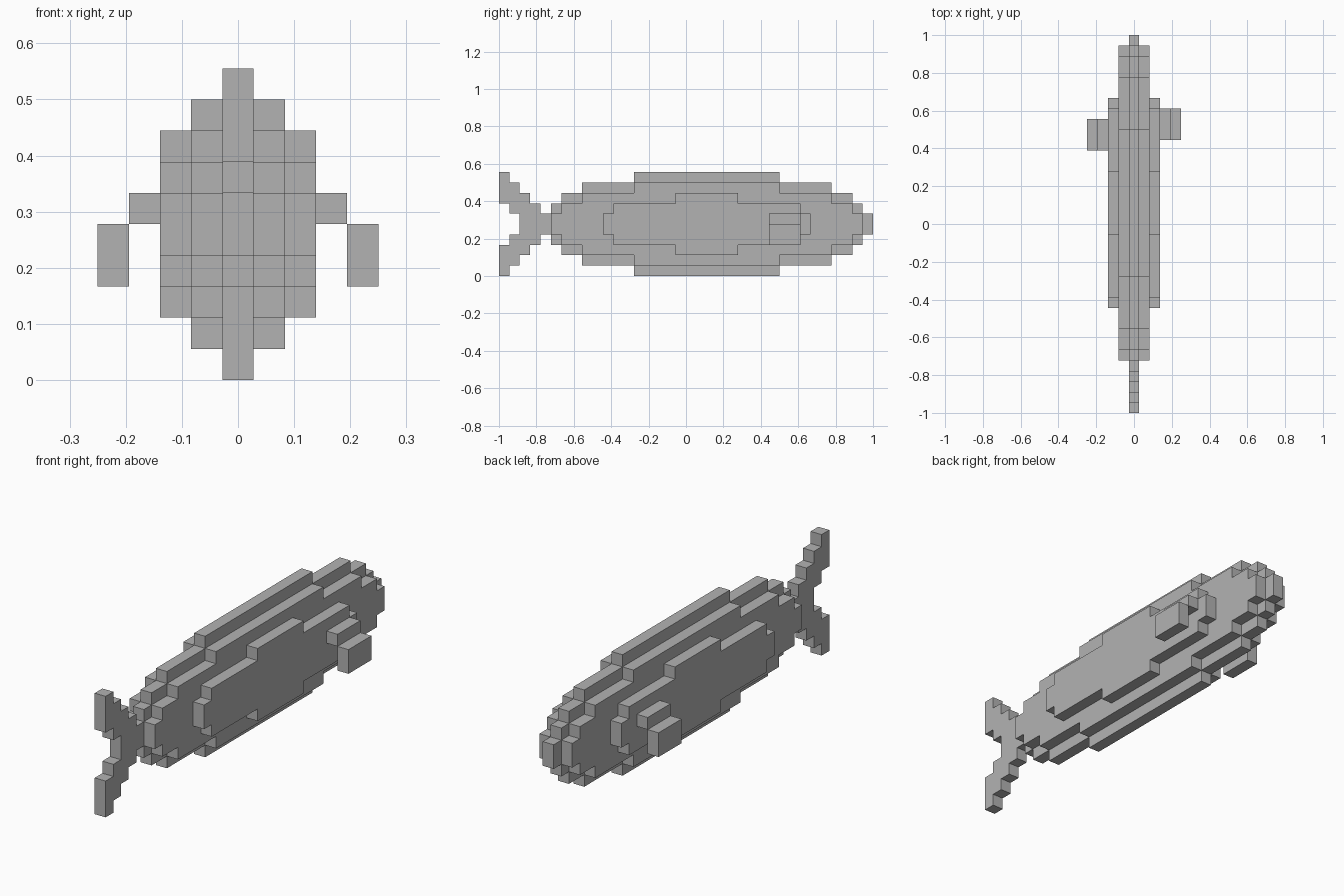
import bpy
import bmesh

U = 1 / 18      # size of one block
MID = 5         # height of the body axis, in blocks

default = bpy.data.objects.get("Cube")
if default:
    bpy.data.objects.remove(default, do_unlink=True)

grey = bpy.data.materials.new("plain_grey")
grey.use_nodes = True
colour = (0.45, 0.45, 0.45, 1)
grey.diffuse_color = colour
grey.node_tree.nodes["Principled BSDF"].inputs["Base Color"].default_value = colour


def slab(name, outline, x0, x1):
    """Extrude a (y, z) outline in blocks from x0 to x1."""
    bm = bmesh.new()
    face = bm.faces.new([bm.verts.new((x0 * U, y * U, z * U)) for y, z in outline])
    side = bmesh.ops.extrude_face_region(bm, geom=[face])
    moved = [v for v in side["geom"] if isinstance(v, bmesh.types.BMVert)]
    bmesh.ops.translate(bm, verts=moved, vec=((x1 - x0) * U, 0, 0))
    bmesh.ops.recalc_face_normals(bm, faces=bm.faces)
    mesh = bpy.data.meshes.new(name)
    bm.to_mesh(mesh)
    bm.free()
    mesh.materials.append(grey)
    obj = bpy.data.objects.new(name, mesh)
    bpy.context.scene.collection.objects.link(obj)
    return obj


def mirrored(upper):
    """Close an upper outline with its reflection below the body axis."""
    return upper + [(y, 2 * MID - z) for y, z in reversed(upper)]


def stepped(steps):
    """Stepped oval from (start, end, half height), widest step first."""
    back, front = [], []
    previous = None
    for start, end, half in steps:
        if previous:
            p_start, p_end, _ = previous
            front.append((p_start, MID + half))
            back.append((p_end, MID + half))
        front.append((start, MID + half))
        back.append((end, MID + half))
        previous = (start, end, half)
    return mirrored(front[::-1] + back)


def box(name, x0, x1, y0, y1, z0, z1):
    return slab(name, [(y0, z0), (y1, z0), (y1, z1), (y0, z1)], x0, x1)


# Body: a central slab with two smaller slabs on each flank
core = [(-5, 9, 5), (-10, 14, 4), (-12, 16, 3), (-13, 17, 2), (-13, 18, 1)]
inner = [(-5, 9, 4), (-10, 14, 3), (-12, 16, 2), (-13, 17, 1)]
outer = [(-1, 5, 3), (-7, 11, 2), (-8, 12, 1)]


def tidy(steps):
    """Drop zero-length steps from the outline."""
    points = []
    for p in stepped(steps):
        if p not in points:
            points.append(p)
    return points


slab("body_core", tidy(core), -0.5, 0.5)
for label, s in (("left", 1), ("right", -1)):
    slab(label + "_inner_flank", tidy(inner), s * 0.5, s * 1.5)
    slab(label + "_outer_flank", tidy(outer), s * 1.5, s * 2.5)

# Forked tail
tail = [(-13, 6), (-14, 6), (-14, 7), (-15, 7), (-15, 8), (-16, 8), (-16, 9),
        (-17, 9), (-17, 10), (-18, 10), (-18, 7), (-17, 7), (-17, 6), (-16, 6)]
slab("tail_fin", mirrored(tail), -0.5, 0.5)

# Side fins, set one block apart along the body
for label, s, y in (("left", 1, 8), ("right", -1, 7)):
    box(label + "_fin_root", s * 2.5, s * 3.5, y, y + 3, 5, 6)
    box(label + "_fin_blade", s * 3.5, s * 4.5, y, y + 3, 3, 5)
